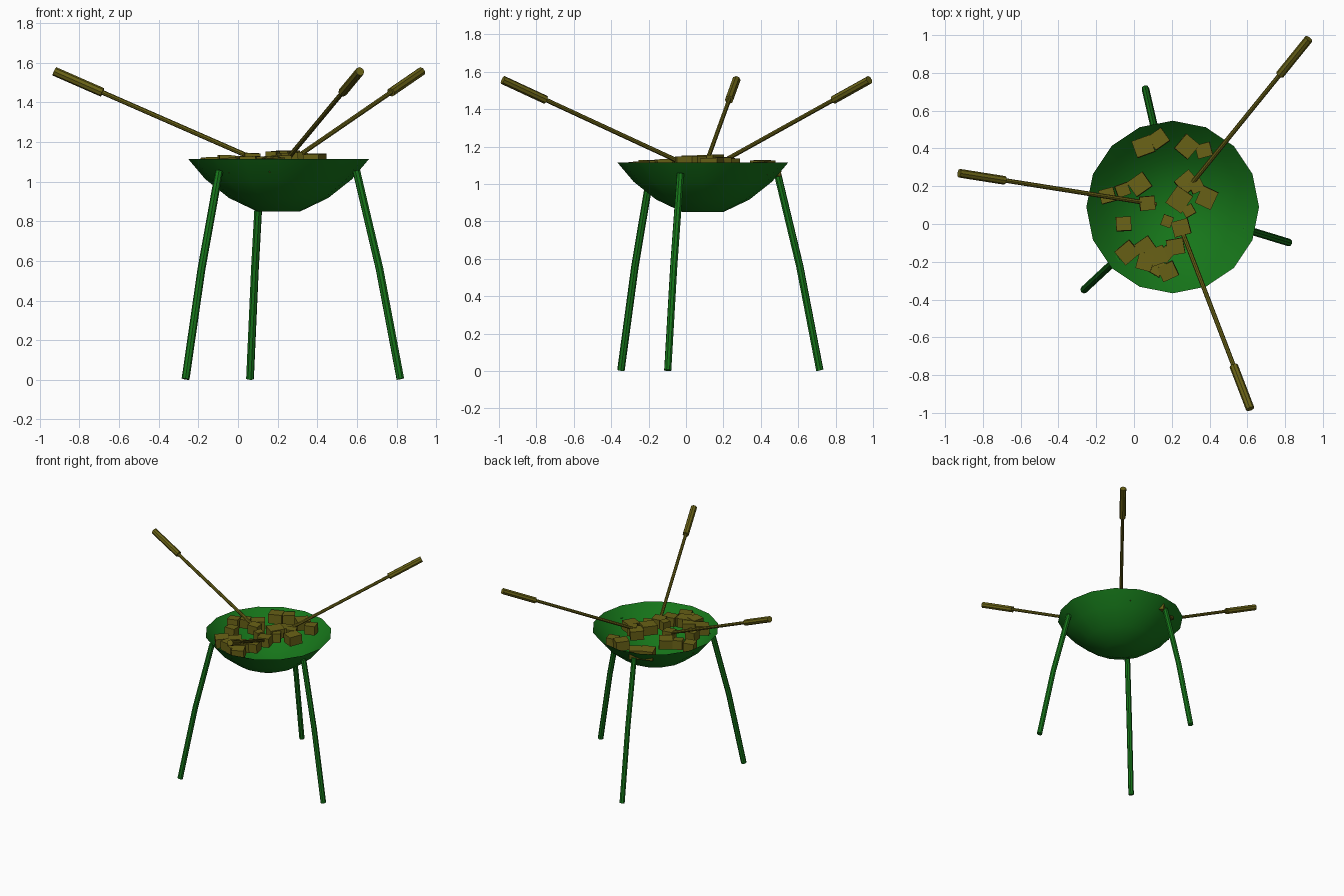
import bpy, math, random
from mathutils import Vector

if "Cube" in bpy.data.objects:
    bpy.data.objects.remove(bpy.data.objects["Cube"])

random.seed(4)
CX, CY = 0.205, 0.09


def material(name, rgb):
    m = bpy.data.materials.new(name)
    m.diffuse_color = (*rgb, 1)
    m.use_nodes = True
    m.node_tree.nodes["Principled BSDF"].inputs["Base Color"].default_value = m.diffuse_color
    return m


GREEN = material("green_paint", (0.008, 0.18, 0.01))
OLIVE = material("olive", (0.14, 0.12, 0.008))


def mesh_object(name, verts, faces, mat):
    me = bpy.data.meshes.new(name)
    me.from_pydata(verts, [], faces)
    me.materials.append(mat)
    ob = bpy.data.objects.new(name, me)
    bpy.context.collection.objects.link(ob)
    return ob


def polar(angle, r, z):
    a = math.radians(angle)
    return Vector((CX + r * math.cos(a), CY + r * math.sin(a), z))


def tube(name, path, radius, sides, mat):
    """Capped tube following a short path of points."""
    verts, faces = [], []
    axis = (path[-1] - path[0]).normalized()
    u = axis.cross(Vector((0, 0, 1))).normalized()
    v = axis.cross(u)
    for p in path:
        for i in range(sides):
            a = math.tau * i / sides
            verts.append(p + radius * (math.cos(a) * u + math.sin(a) * v))
    for k in range(len(path) - 1):
        for i in range(sides):
            j = (i + 1) % sides
            faces.append((k * sides + i, k * sides + j,
                          (k + 1) * sides + j, (k + 1) * sides + i))
    faces.append(tuple(reversed(range(sides))))
    faces.append(tuple(range(len(verts) - sides, len(verts))))
    return mesh_object(name, verts, faces, mat)


# Bowl: 16-sided open shell with a flat bottom
N = 16
profile = [(0.11, 0.85), (0.25, 0.917), (0.37, 1.012), (0.457, 1.115)]
verts = [polar(360 * i / N, r, z) for r, z in profile for i in range(N)]
faces = [tuple(reversed(range(N)))]
for k in range(len(profile) - 1):
    for i in range(N):
        j = (i + 1) % N
        faces.append((k * N + i, k * N + j, (k + 1) * N + j, (k + 1) * N + i))
bowl = mesh_object("bowl", verts, faces, GREEN)
bpy.context.view_layer.objects.active = bowl
bowl.select_set(True)
bpy.ops.object.shade_smooth_by_angle(angle=math.radians(28))

# Three splayed legs, slightly bent
for n, a in enumerate((103, 223, 343), 1):
    path = [polar(a, 0.642, 0.004), polar(a, 0.532, 0.56), polar(a, 0.41, 1.055)]
    tube(f"leg_{n}", path, 0.02, 8, GREEN)

# Three skewers with thicker handles
for n, a in enumerate((51, 171, 291), 1):
    inner, end = polar(a, 0.9, 1.45), polar(a, 1.145, 1.556)
    tube(f"skewer_rod_{n}", [polar(a, 0.09, 1.1), inner], 0.012, 8, OLIVE)
    tube(f"skewer_handle_{n}", [inner, end], 0.023, 8, OLIVE)

# Coals heaped in the bowl: x, y, width, turn in degrees
coals = [
    (0.05, 0.41, 0.10, 20), (0.13, 0.45, 0.09, 35), (0.28, 0.41, 0.10, 50),
    (0.37, 0.39, 0.08, 15), (0.03, 0.21, 0.10, 35), (-0.06, 0.18, 0.07, 20),
    (-0.14, 0.15, 0.08, 15), (0.07, 0.11, 0.08, 5), (-0.055, 0, 0.08, 3),
    (0.385, 0.14, 0.10, 65), (0.28, 0.22, 0.10, 40), (0.24, 0.13, 0.11, 55),
    (0.33, 0.2, 0.07, 25), (0.175, 0.015, 0.06, 70), (0.25, -0.02, 0.09, 15),
    (-0.035, -0.15, 0.10, 40), (0.06, -0.12, 0.09, 35), (0.12, -0.17, 0.10, 20),
    (0.06, -0.20, 0.09, 75), (0.17, -0.16, 0.07, 50), (0.22, -0.12, 0.09, 10),
    (0.18, -0.25, 0.09, 25), (0.12, -0.23, 0.08, 60), (0.29, 0.07, 0.06, 30),
]
for n, (x, y, w, turn) in enumerate(coals, 1):
    d = math.hypot(x - CX, y - CY)
    top = 1.165 - 0.11 * d + random.uniform(-0.012, 0)
    bpy.ops.mesh.primitive_cube_add(size=1, location=(x, y, top - 0.037))
    ob = bpy.context.object
    ob.name = f"coal_{n}"
    ob.scale = (w, w * 0.92, 0.07)
    ob.rotation_euler = (random.uniform(-0.06, 0.06), random.uniform(-0.06, 0.06),
                         math.radians(turn))
    ob.data.materials.append(OLIVE)
